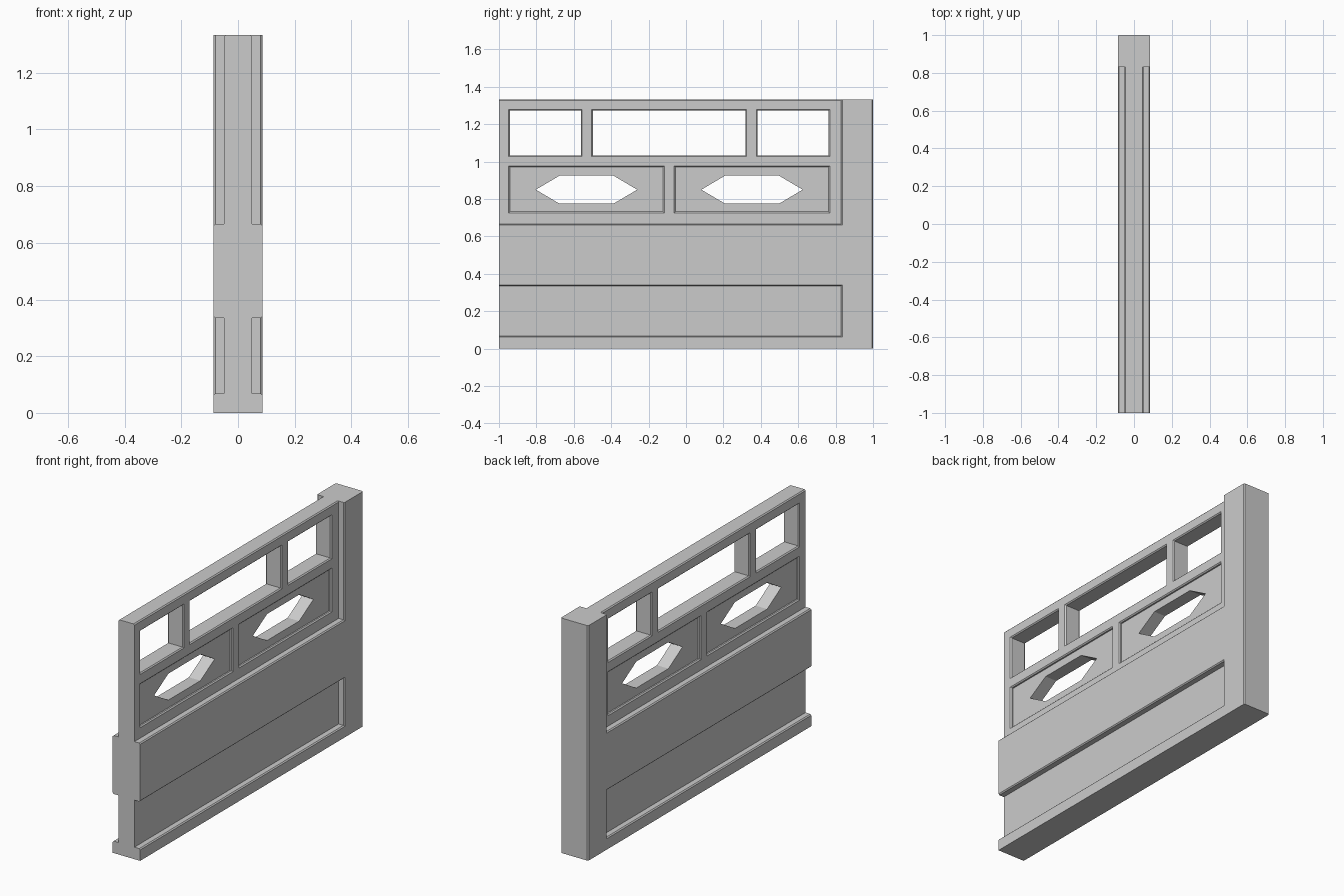
import bpy, bmesh

if "Cube" in bpy.data.objects:
    bpy.data.objects.remove(bpy.data.objects["Cube"])

stone = bpy.data.materials.new("light_grey_stone")
stone.use_nodes = True
GREY = (0.6, 0.6, 0.6, 1)
stone.diffuse_color = GREY
stone.node_tree.nodes["Principled BSDF"].inputs["Base Color"].default_value = GREY

CH = 0.006      # chamfer size
WALL = 0.05     # half thickness of the wall
WIDE = 0.086    # half thickness of bands and post
TOP = 1.333


def loft(name, rings):
    """Join rings of equal point count into a closed solid."""
    bm = bmesh.new()
    loops = [[bm.verts.new(p) for p in ring] for ring in rings]
    n = len(loops[0])
    for a, b in zip(loops, loops[1:]):
        for i in range(n):
            j = (i + 1) % n
            bm.faces.new((a[i], a[j], b[j], b[i]))
    bm.faces.new(loops[0][::-1])
    bm.faces.new(loops[-1])
    bmesh.ops.recalc_face_normals(bm, faces=bm.faces)
    mesh = bpy.data.meshes.new(name)
    bm.to_mesh(mesh)
    bm.free()
    obj = bpy.data.objects.new(name, mesh)
    bpy.context.collection.objects.link(obj)
    mesh.materials.append(stone)
    return obj


def rect(x, y0, y1, z0, z1, g):
    return [(x, y0 - g, z0 - g), (x, y1 + g, z0 - g),
            (x, y1 + g, z1 + g), (x, y0 - g, z1 + g)]


def cut(target, cutter):
    cutter.hide_render = True
    mod = target.modifiers.new("opening", 'BOOLEAN')
    mod.operation = 'DIFFERENCE'
    mod.solver = 'EXACT'
    mod.object = cutter
    bpy.context.view_layer.objects.active = target
    bpy.ops.object.modifier_apply(modifier=mod.name)
    bpy.data.objects.remove(cutter)


# Wall: half cross-section with base band, middle band and thin upper frame
half = [(WIDE, 0), (WIDE, 0.068 - CH), (WIDE - CH, 0.068), (WALL, 0.068),
        (WALL, 0.335), (WIDE - CH, 0.335), (WIDE, 0.335 + CH),
        (WIDE, 0.667 - CH), (WIDE - CH, 0.667), (WALL, 0.667),
        (WALL, TOP - CH), (WALL - CH, TOP)]
section = half + [(-x, z) for x, z in reversed(half)]
wall = loft("wall", [[(x, y, z) for x, z in section] for y in (-1, 0.84)])

# Open windows with chamfered rims
outer = WALL + 0.02
inner = WALL - CH
for y0, y1 in ((-0.942, -0.561), (-0.498, 0.317), (0.382, 0.763)):
    cut(wall, loft("window_cutter", [
        rect(x, y0, y1, 1.034, 1.272, g)
        for x, g in ((-outer, 0.02 + CH), (-inner, 0), (inner, 0), (outer, 0.02 + CH))]))

# Recessed panels on both faces, each pierced by a long hexagon
for y0, y1 in ((-0.942, -0.122), (-0.057, 0.763)):
    for s in (-1, 1):
        cut(wall, loft("panel_cutter", [
            rect(s * x, y0, y1, 0.732, 0.97, g)
            for x, g in ((0.036, 0), (inner, 0), (outer, 0.02 + CH))]))
    c = (y0 + y1) / 2
    hexagon = [(c - 0.271, 0.85), (c - 0.144, 0.775), (c + 0.144, 0.775),
               (c + 0.271, 0.85), (c + 0.144, 0.925), (c - 0.144, 0.925)]
    cut(wall, loft("hexagon_cutter", [[(x, y, z) for y, z in hexagon]
                                      for x in (-outer, outer)]))

# End post with chamfered corners
quarter = [(WIDE - CH, 0.83), (WIDE, 0.83 + CH), (WIDE, 1 - CH), (WIDE - CH, 1)]
outline = quarter + [(-x, y) for x, y in reversed(quarter)]
loft("end_post", [[(x, y, z) for x, y in outline] for z in (0, TOP)])
